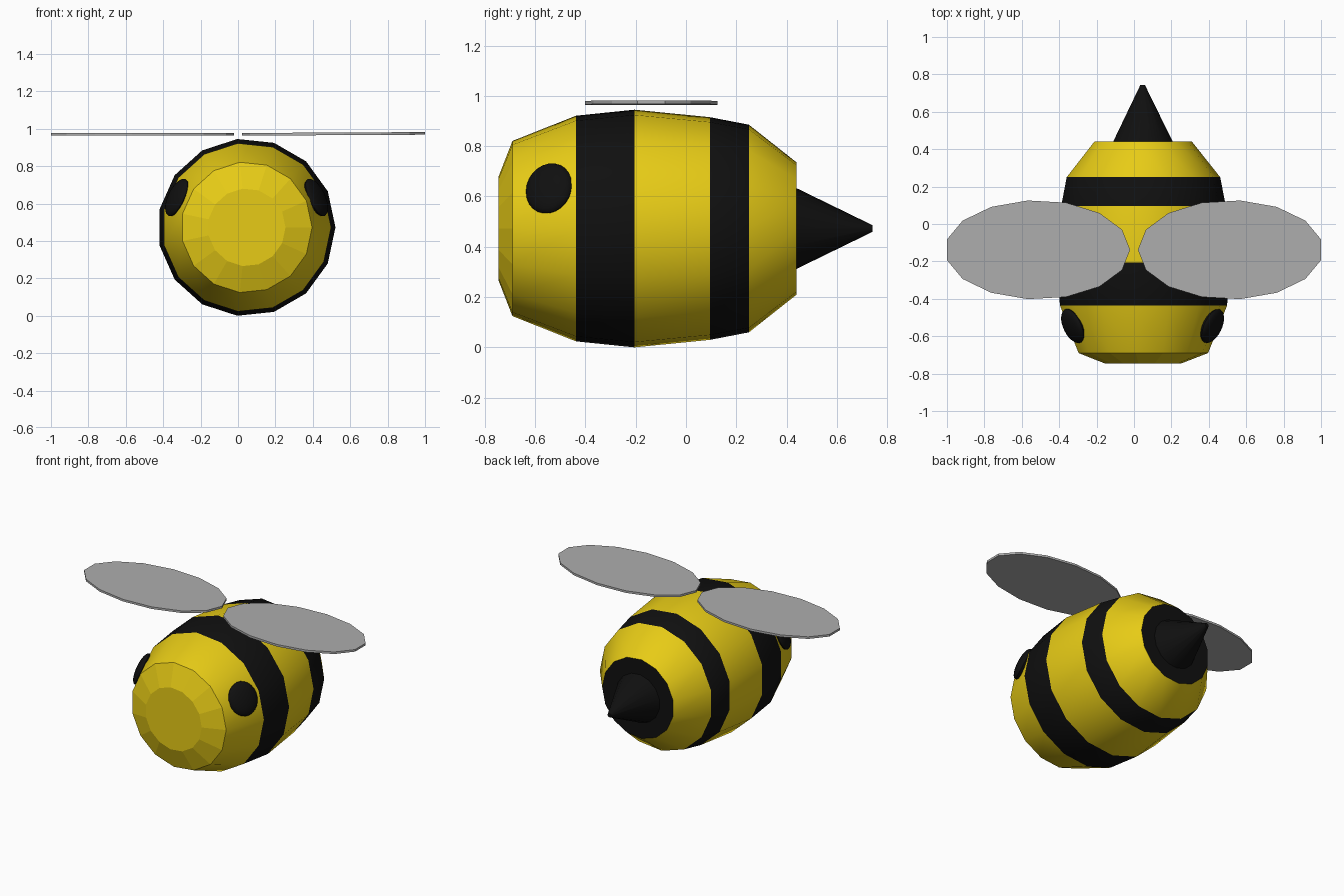
import bpy, bmesh, math
from mathutils import Matrix, Vector

cube = bpy.data.objects.get("Cube")
if cube:
    bpy.data.objects.remove(cube, do_unlink=True)

SIDES = 15
CX, CZ = 0.046, 0.4725   # axis of the body


def make_material(name, rgb, rough=0.6):
    m = bpy.data.materials.new(name)
    m.use_nodes = True
    m.diffuse_color = (*rgb, 1)
    bsdf = m.node_tree.nodes["Principled BSDF"]
    bsdf.inputs["Base Color"].default_value = (*rgb, 1)
    bsdf.inputs["Roughness"].default_value = rough
    return m


yellow = make_material("yellow", (0.80, 0.60, 0.008))
black = make_material("black", (0.005, 0.005, 0.005))
grey = make_material("wing grey", (0.42, 0.42, 0.42))


def finish(name, bm, mats, smooth=True):
    bmesh.ops.recalc_face_normals(bm, faces=bm.faces)
    me = bpy.data.meshes.new(name)
    bm.to_mesh(me)
    bm.free()
    for m in mats:
        me.materials.append(m)
    ob = bpy.data.objects.new(name, me)
    bpy.context.collection.objects.link(ob)
    if smooth:
        bpy.ops.object.select_all(action='DESELECT')
        ob.select_set(True)
        bpy.context.view_layer.objects.active = ob
        bpy.ops.object.shade_smooth_by_angle(angle=math.radians(30))
    return ob


def revolve(profile):
    """Closed lathe around the body axis from (y, radius) pairs."""
    bm = bmesh.new()
    rings = []
    for y, r in profile:
        rings.append([bm.verts.new((CX + r * math.cos(a), y, CZ + r * math.sin(a)))
                      for a in (math.tau * i / SIDES for i in range(SIDES))])
    for r0, r1 in zip(rings, rings[1:]):
        for i in range(SIDES):
            j = (i + 1) % SIDES
            bm.faces.new((r0[i], r0[j], r1[j], r1[i]))
    bm.faces.new(rings[0])
    bm.faces.new(rings[-1])
    return bm


# Body: barrel with two black stripes and a black rear cap
bm = revolve([(-0.745, 0.208), (-0.69, 0.35), (-0.437, 0.451), (-0.205, 0.475),
              (0.095, 0.445), (0.25, 0.415), (0.44, 0.264)])
for f in bm.faces:
    y = f.calc_center_median().y
    f.material_index = int(-0.437 < y < -0.205 or 0.095 < y < 0.25 or y > 0.43)
body = finish("body", bm, [yellow, black])
# Faceted muzzle and flat rear cap
for p in body.data.polygons:
    if p.center.y < -0.69 or p.center.y > 0.43:
        p.use_smooth = False

# Stinger
finish("stinger", revolve([(0.438, 0.162), (0.742, 0.013)]), [black])

# Eyes: flattened spheres lying on the tapered head
up, taper = math.radians(25), math.radians(22)
for side, name in ((1, "left_eye"), (-1, "right_eye")):
    radial = Vector((side * math.cos(up), 0, math.sin(up)))
    back = Vector((0, 1, 0))
    n = radial * math.cos(taper) - back * math.sin(taper)
    u = back * math.cos(taper) + radial * math.sin(taper)
    v = n.cross(u)
    mat = Matrix((u * 0.098, v * 0.108, n * 0.035)).transposed().to_4x4()
    mat.translation = (CX + side * 0.372, -0.545, 0.632)
    bm = bmesh.new()
    bmesh.ops.create_uvsphere(bm, u_segments=24, v_segments=12, radius=1, matrix=mat)
    finish(name, bm, [black])

# Wings: thin oval plates, pointed corner inwards
for side, name, tilt in ((1, "left_wing", 0.005), (-1, "right_wing", 0.0)):
    bm = bmesh.new()
    ring = []
    for i in range(SIDES):
        a = math.tau * i / SIDES
        ring.append(bm.verts.new((side * (0.516 - 0.495 * math.cos(a)),
                                  -0.138 + 0.265 * math.sin(a),
                                  0.963 + tilt * (0.5 - 0.5 * math.cos(a)))))
    face = bm.faces.new(ring)
    top = bmesh.ops.extrude_face_region(bm, geom=[face])["geom"]
    bmesh.ops.translate(bm, vec=(0, 0, 0.014),
                        verts=[g for g in top if isinstance(g, bmesh.types.BMVert)])
    finish(name, bm, [grey], smooth=False)
